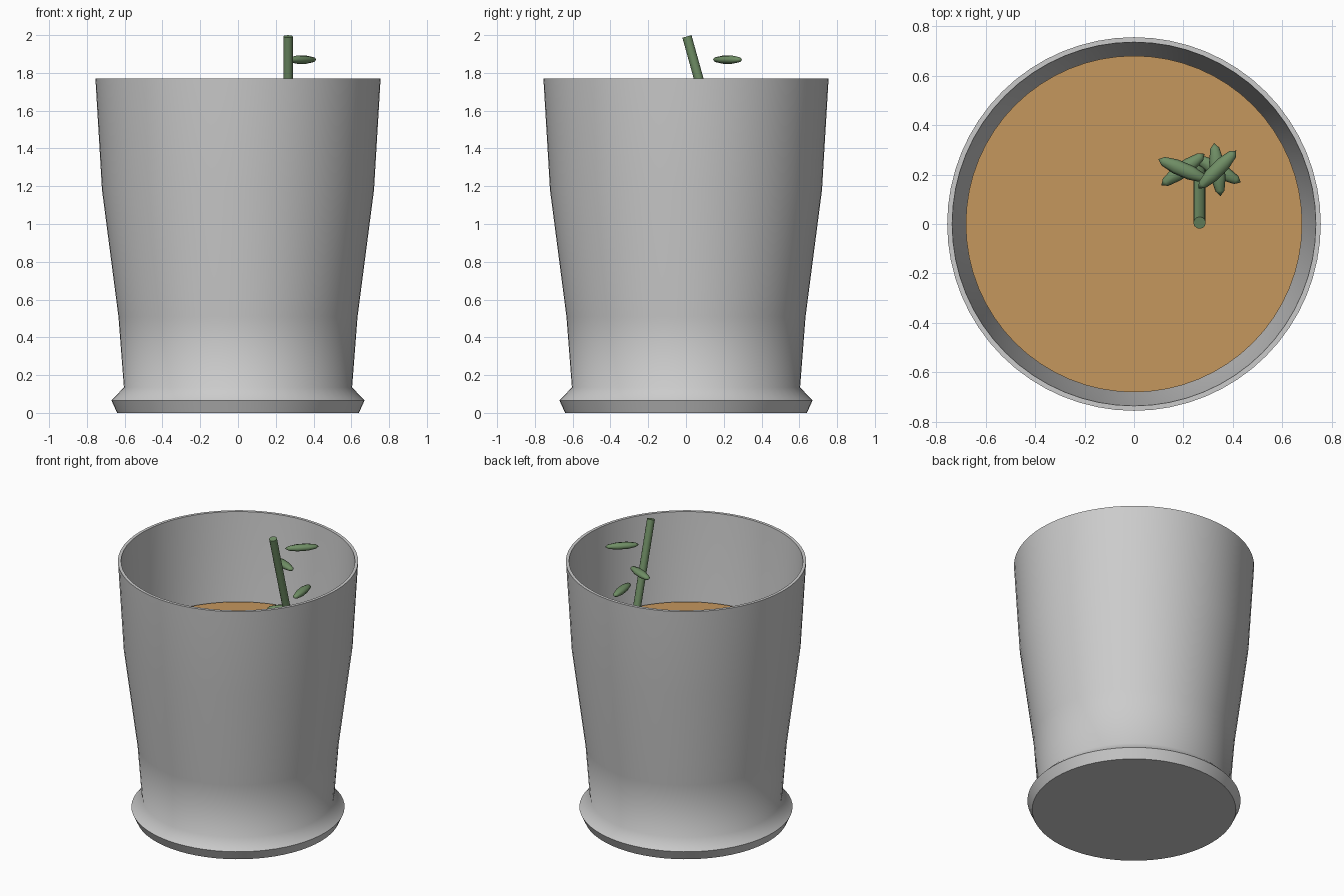
import bpy, bmesh, math
from mathutils import Matrix, Vector

if "Cube" in bpy.data.objects:
    bpy.data.objects.remove(bpy.data.objects["Cube"])


def material(name, rgb):
    m = bpy.data.materials.new(name)
    m.diffuse_color = (*rgb, 1)
    m.use_nodes = True
    m.node_tree.nodes["Principled BSDF"].inputs["Base Color"].default_value = m.diffuse_color
    return m


def finish(name, bm, mat=None, angle=35):
    bmesh.ops.recalc_face_normals(bm, faces=bm.faces)
    me = bpy.data.meshes.new(name)
    bm.to_mesh(me)
    bm.free()
    ob = bpy.data.objects.new(name, me)
    bpy.context.collection.objects.link(ob)
    if mat:
        me.materials.append(mat)
    bpy.ops.object.select_all(action='DESELECT')
    ob.select_set(True)
    bpy.context.view_layer.objects.active = ob
    bpy.ops.object.shade_smooth_by_angle(angle=math.radians(angle))
    return ob


def lathe(name, profile, mat=None, sides=64, angle=35):
    # Profile starts and ends on the z axis
    bm = bmesh.new()
    vs = [bm.verts.new((r, 0, z)) for r, z in profile]
    edges = [bm.edges.new(p) for p in zip(vs, vs[1:])]
    bmesh.ops.spin(bm, geom=vs + edges, cent=(0, 0, 0), axis=(0, 0, 1),
                   angle=math.tau, steps=sides, use_duplicate=False)
    bmesh.ops.remove_doubles(bm, verts=bm.verts, dist=1e-4)
    return finish(name, bm, mat, angle)


orange = material("amber_drink", (0.56, 0.31, 0.11))
green = material("herb_green", (0.16, 0.27, 0.13))

# Tumbler: outer wall with flared foot, rim, then inner wall and floor
lathe("tumbler", [(0, 0), (0.64, 0), (0.67, 0.066), (0.604, 0.135),
                  (0.633, 0.51), (0.72, 1.18), (0.755, 1.77),
                  (0.735, 1.77), (0.695, 1.18), (0.61, 0.51),
                  (0.58, 0.16), (0, 0.16)], angle=50)

# Drink filling the tumbler
lathe("drink", [(0, 0.17), (0.57, 0.17), (0.60, 0.51), (0.68, 1.17), (0, 1.17)],
      orange)

# Leaning stem, running just below the drink surface
top, low = Vector((0.265, 0.005, 1.993)), Vector((0.265, 0.25, 1.11))
axis = top - low
bm = bmesh.new()
bmesh.ops.create_cone(bm, cap_ends=True, segments=12, radius1=0.025,
                      radius2=0.025, depth=axis.length,
                      matrix=Matrix.Translation((top + low) / 2)
                      @ axis.to_track_quat('Z', 'Y').to_matrix().to_4x4())
finish("stem", bm, green)

# Leaves alternating right and left down the sprig
for i, turn in enumerate((45, 157, 97, 36, 151)):
    x = 0.265 + (0.072 if i % 2 == 0 else -0.067)
    m = (Matrix.Translation((x, 0.22, 1.87 - 0.153 * i))
         @ Matrix.Rotation(math.radians(turn), 4, 'Z')
         @ Matrix.Diagonal((0.108, 0.031, 0.023, 1))
         @ Matrix.Rotation(math.pi / 2, 4, 'Y'))
    bm = bmesh.new()
    bmesh.ops.create_uvsphere(bm, u_segments=8, v_segments=5, radius=1, matrix=m)
    finish(f"leaf_{i + 1}", bm, green, 60)
